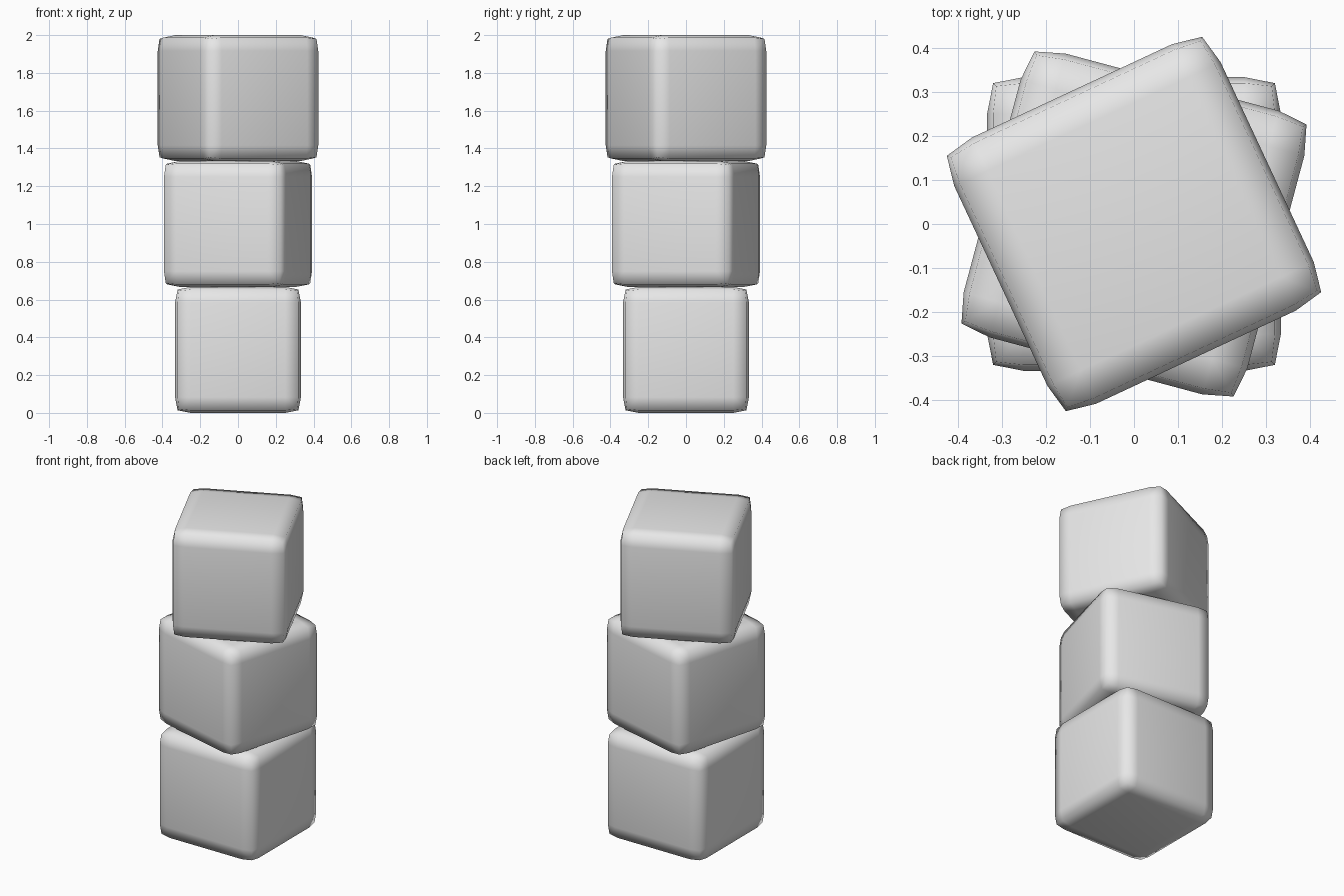
import bpy
import math

old = bpy.data.objects.get("Cube")
if old:
    bpy.data.objects.remove(old, do_unlink=True)

SIDE = 2 / 3

# Single grey material
grey = bpy.data.materials.new("light_grey")
grey.use_nodes = True
colour = (0.8, 0.8, 0.8, 1)
grey.diffuse_color = colour
grey.node_tree.nodes["Principled BSDF"].inputs["Base Color"].default_value = colour


def soft_block(name, level, turn):
    """A cube with rounded edges, stacked at a level and turned about z."""
    bpy.ops.mesh.primitive_cube_add(
        size=SIDE,
        location=(0, 0, SIDE * (level + 0.5)),
        rotation=(0, 0, math.radians(turn)),
    )
    block = bpy.context.object
    block.name = name
    block.data.materials.append(grey)
    bevel = block.modifiers.new("rounded_edges", 'BEVEL')
    bevel.width = SIDE / 8
    bevel.segments = 2
    bevel.profile = 0.7
    bpy.ops.object.shade_smooth()
    return block


# Stack of three blocks, each twisted differently
for level, (name, turn) in enumerate([
    ("bottom_block", 0),
    ("middle_block", -15),
    ("top_block", 25),
]):
    soft_block(name, level, turn)
